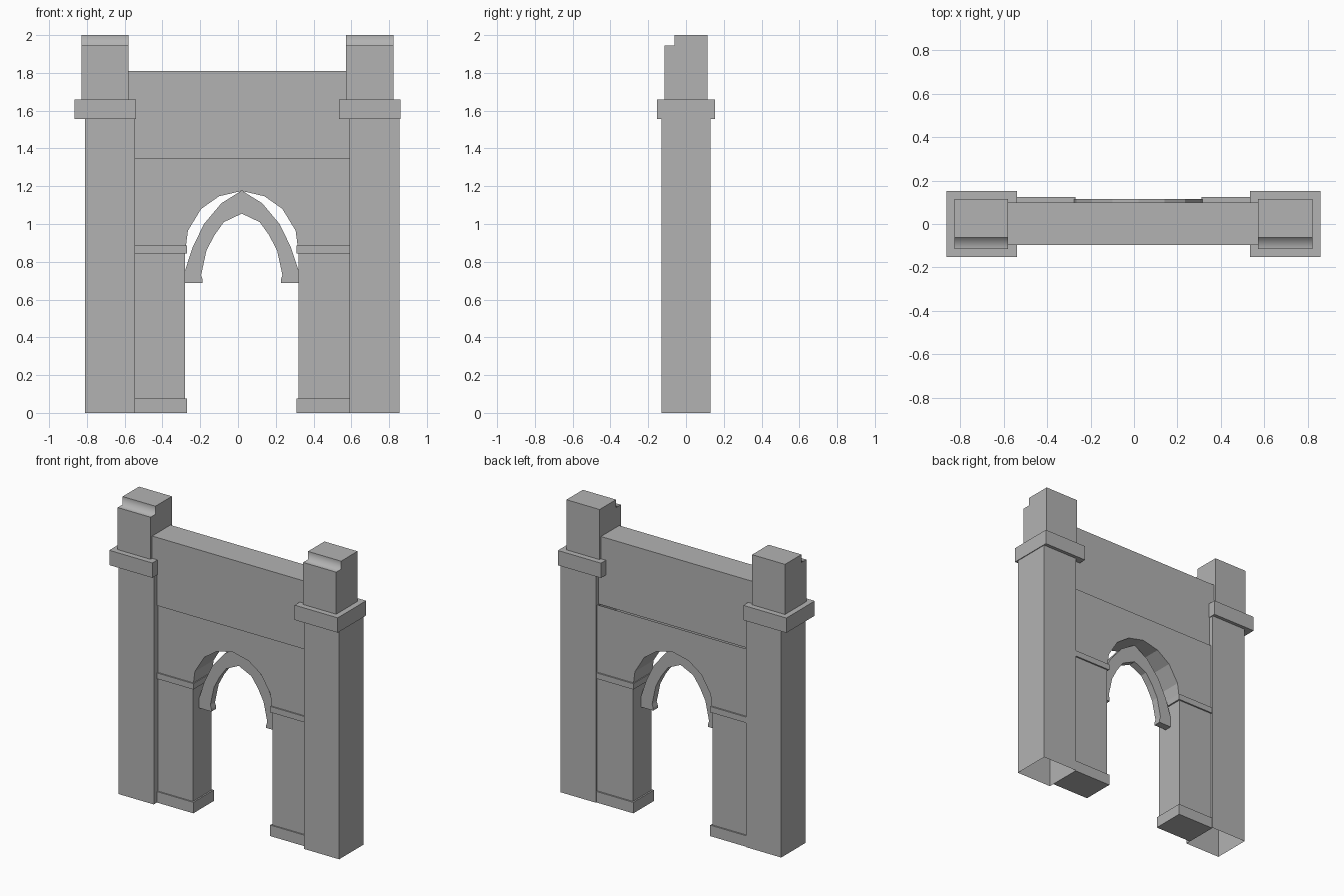
import bpy
import bmesh

cube = bpy.data.objects.get("Cube")
if cube:
    bpy.data.objects.remove(cube)

stone = bpy.data.materials.new("grey_stone")
stone.use_nodes = True
GREY = (0.45, 0.45, 0.45, 1)
stone.diffuse_color = GREY
stone.node_tree.nodes["Principled BSDF"].inputs["Base Color"].default_value = GREY


def prism(name, outline, start, end, axis="y", open_side=None, soft=None):
    """Extrude a 2D outline along an axis: (x, z) along y or (y, z) along x."""
    def place(p, d):
        return (p[0], d, p[1]) if axis == "y" else (d, p[0], p[1])
    bm = bmesh.new()
    a = [bm.verts.new(place(p, start)) for p in outline]
    b = [bm.verts.new(place(p, end)) for p in outline]
    bm.faces.new(a)
    bm.faces.new(b[::-1])
    n = len(outline)
    sides = [bm.faces.new((a[i], b[i], b[(i + 1) % n], a[(i + 1) % n])) for i in range(n)]
    bmesh.ops.recalc_face_normals(bm, faces=bm.faces[:])
    for i in soft or ():
        sides[i].smooth = True
    if open_side is not None:
        bmesh.ops.delete(bm, geom=[sides[open_side]], context="FACES_ONLY")
    mesh = bpy.data.meshes.new(name)
    bm.to_mesh(mesh)
    bm.free()
    mesh.materials.append(stone)
    obj = bpy.data.objects.new(name, mesh)
    bpy.context.collection.objects.link(obj)
    return obj


def box(name, x, y, z, open_bottom=False):
    outline = [(x[0], z[0]), (x[1], z[0]), (x[1], z[1]), (x[0], z[1])]
    return prism(name, outline, y[0], y[1], open_side=0 if open_bottom else None)


def mirrored(half, centre):
    """Complete a half outline that runs from the right side to the apex."""
    right = [(centre + w, z) for w, z in half]
    left = [(centre - w, z) for w, z in reversed(half) if w > 0]
    return right + left


MID = 0.02              # centre of the archway
LEFT, RIGHT = -0.545, 0.59  # inner faces of the towers

# Towers: hollow shaft, wide collar, and a turret with a stepped front
for side, shaft, collar, turret in (
        ("right", (-0.81, LEFT), (-0.865, -0.54), (-0.828, -0.58)),
        ("left", (RIGHT, 0.855), (0.535, 0.86), (0.572, 0.822))):
    box(side + "_tower_shaft", shaft, (-0.13, 0.13), (0, 1.56), open_bottom=True)
    box(side + "_tower_collar", collar, (-0.153, 0.153), (1.557, 1.658))
    step = [(-0.115, 1.65), (0.115, 1.65), (0.115, 2), (-0.062, 2),
            (-0.062, 1.945), (-0.115, 1.945)]
    prism(side + "_turret", step, turret[0], turret[1], axis="x", soft=(3, 4))

# Upper wall between the towers
box("upper_wall", (-0.6, 0.6), (-0.097, 0.1), (1.345, 1.81))

# Lower wall with the arched opening, open along its hidden top
opening = mirrored([(0.30, 0), (0.30, 0.86), (0.295, 0.89), (0.285, 0.965),
                    (0.215, 1.08), (0.12, 1.147), (0, 1.175)], MID)
wall = [(LEFT, 1.345), (RIGHT, 1.345), (RIGHT, 0)] + opening + [(LEFT, 0)]
prism("lower_wall", wall, -0.087, 0.115, open_side=0)

# Plinth and impost band on each pier
for side, span in (("right", (LEFT, MID - 0.29)), ("left", (MID + 0.29, RIGHT))):
    box(side + "_plinth", span, (-0.096, 0.125), (0, 0.075))
    box(side + "_impost", span, (-0.096, 0.125), (0.845, 0.885))

# Slim pointed rib inside the archway
outer = mirrored([(0.30, 0.687), (0.30, 0.755), (0.26, 0.877), (0.2, 1.0),
                  (0.108, 1.11), (0, 1.177)], MID)
inner = mirrored([(0.207, 0.687), (0.207, 0.705), (0.215, 0.73), (0.187, 0.86),
                  (0.145, 0.94), (0.095, 1.01), (0, 1.055)], MID)
prism("arch_rib", outer + inner[::-1], -0.02, 0.03)
